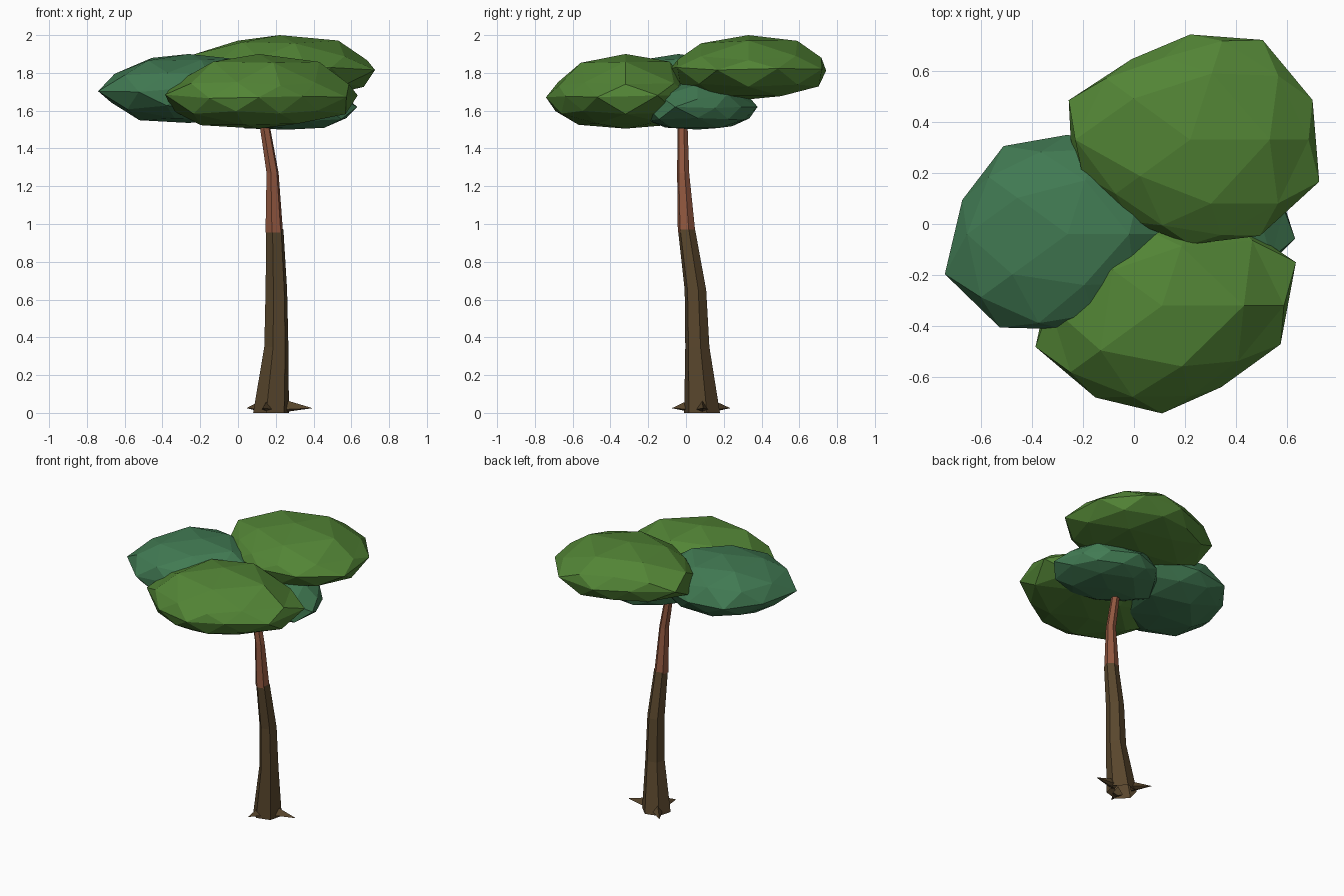
import bpy, bmesh, math, random
from mathutils import Vector

if "Cube" in bpy.data.objects:
    bpy.data.objects.remove(bpy.data.objects["Cube"])

random.seed(4)


def material(name, rgb):
    m = bpy.data.materials.new(name)
    m.diffuse_color = (*rgb, 1)
    m.use_nodes = True
    m.node_tree.nodes["Principled BSDF"].inputs["Base Color"].default_value = m.diffuse_color
    return m


LEAF = material("leaf green", (0.085, 0.232, 0.036))
TEAL = material("blue green leaf", (0.053, 0.195, 0.086))
BARK = material("dark bark", (0.1, 0.062, 0.026))
RED = material("red bark", (0.285, 0.096, 0.05))


def finish(name, bm, mat):
    bmesh.ops.recalc_face_normals(bm, faces=bm.faces[:])
    me = bpy.data.meshes.new(name)
    bm.to_mesh(me)
    bm.free()
    me.materials.append(mat)
    ob = bpy.data.objects.new(name, me)
    bpy.context.collection.objects.link(ob)
    return ob


def tube(name, rings, mat, sides=6):
    """Loft polygon rings given as (x, y, z, radius), open at both ends."""
    bm = bmesh.new()
    loops = []
    for x, y, z, r in rings:
        loops.append([bm.verts.new((x + r * math.cos(math.tau * (i + 0.25) / sides),
                                    y + r * math.sin(math.tau * (i + 0.25) / sides), z))
                      for i in range(sides)])
    for a, b in zip(loops, loops[1:]):
        for i in range(sides):
            j = (i + 1) % sides
            bm.faces.new((a[i], a[j], b[j], b[i]))
    return finish(name, bm, mat)


def root(name, tip, base):
    """Low four-sided spike pointing outward from the trunk foot."""
    t, b = Vector(tip), Vector(base)
    d = (t - b).normalized()
    side = Vector((-d.y, d.x, 0)) * 0.035
    bm = bmesh.new()
    start = b + d * 0.06
    quad = [bm.verts.new(start + o) for o in
            (side, Vector((0, 0, 0.055)), -side, Vector((0, 0, -0.015)))]
    apex = bm.verts.new(t)
    bm.faces.new(quad)
    for i in range(4):
        bm.faces.new((quad[i], quad[(i + 1) % 4], apex))
    return finish(name, bm, BARK)


def clump(name, center, outline, z_low, z_mid, z_high, mat,
          power=0.75, peak=1.6, belly=1.0, grow=1.03, tilt=(0, 0)):
    """Faceted foliage: icosphere stretched to a plan outline, peaked on top."""
    cx, cy = center
    n = len(outline)

    def reach(d):
        # distance from the centre to the outline along direction d
        for i in range(n):
            p = Vector(outline[i]) - Vector(center)
            e = Vector(outline[(i + 1) % n]) - Vector(center) - p
            det = d.x * -e.y + e.x * d.y
            if abs(det) < 1e-9:
                continue
            t = (p.x * -e.y + e.x * p.y) / det
            s = (d.x * p.y - d.y * p.x) / det
            if t > 0 and -1e-6 <= s <= 1 + 1e-6:
                return t
        return 0.3

    bm = bmesh.new()
    bmesh.ops.create_icosphere(bm, subdivisions=2, radius=1)
    for v in bm.verts:
        h = Vector((v.co.x, v.co.y))
        rho, z = h.length, v.co.z
        if rho > 1e-4:
            d = h.normalized()
            h = d * reach(d) * rho ** power * grow
        if z >= 0:
            zz = z_mid + (z_high - z_mid) * z ** peak
        else:
            zz = z_mid - (z_mid - z_low) * (-z) ** belly
        jitter = random.uniform(-0.012, 0.012) if abs(z) < 0.95 else 0
        v.co = (cx + h.x, cy + h.y, zz + jitter + tilt[0] * h.x + tilt[1] * h.y)
    return finish(name, bm, mat)


# Trunk in two bark colours
tube("lower_trunk", [(0.175, 0.085, 0, 0.098), (0.203, 0.06, 0.35, 0.066),
                     (0.203, 0.05, 0.65, 0.059), (0.195, 0.003, 0.97, 0.047)], BARK)
tube("upper_trunk", [(0.192, 0.003, 0.955, 0.048), (0.183, -0.015, 1.27, 0.033),
                     (0.145, -0.018, 1.5, 0.028), (0.13, -0.02, 1.62, 0.025)], RED)

# Roots
for i, tip in enumerate([(0.395, 0.09, 0.025), (0.045, 0.235, 0.025), (0.13, -0.075, 0.025)]):
    root(f"root_{i + 1}", tip, (0.175, 0.085, 0.015))

# Foliage clumps, outlines in plan view
clump("back_foliage", (0.22, 0.33),
      [(-0.28, 0.27), (-0.26, 0.46), (-0.16, 0.57), (0.22, 0.73), (0.38, 0.74), (0.53, 0.7),
       (0.70, 0.46), (0.72, 0.18), (0.51, -0.03), (0.27, -0.08), (0.03, -0.02), (-0.12, 0.14)],
      1.66, 1.82, 2.0, LEAF, peak=1.5)
clump("front_foliage", (0.11, -0.32),
      [(-0.42, -0.42), (-0.23, -0.64), (0.07, -0.74), (0.22, -0.70), (0.35, -0.62),
       (0.61, -0.43), (0.62, -0.11), (0.48, -0.03), (0.28, 0.05), (0.0, 0.03), (-0.3, -0.17)],
      1.505, 1.675, 1.9, LEAF, peak=1.6)
clump("left_foliage", (-0.26, -0.04),
      [(-0.73, -0.21), (-0.68, 0.06), (-0.53, 0.29), (-0.27, 0.34), (-0.03, 0.29),
       (0.15, 0.1), (0.14, -0.14), (-0.06, -0.35), (-0.37, -0.43), (-0.5, -0.41)],
      1.535, 1.71, 1.9, TEAL, 0.85, peak=1.15)
clump("lower_foliage", (0.27, 0.06),
      [(0.62, 0.03), (0.62, -0.12), (0.5, -0.19), (0.33, -0.23), (0.05, -0.18),
       (-0.1, 0.05), (0.02, 0.29), (0.25, 0.38), (0.5, 0.25)],
      1.5, 1.61, 1.76, TEAL, peak=1.2)
